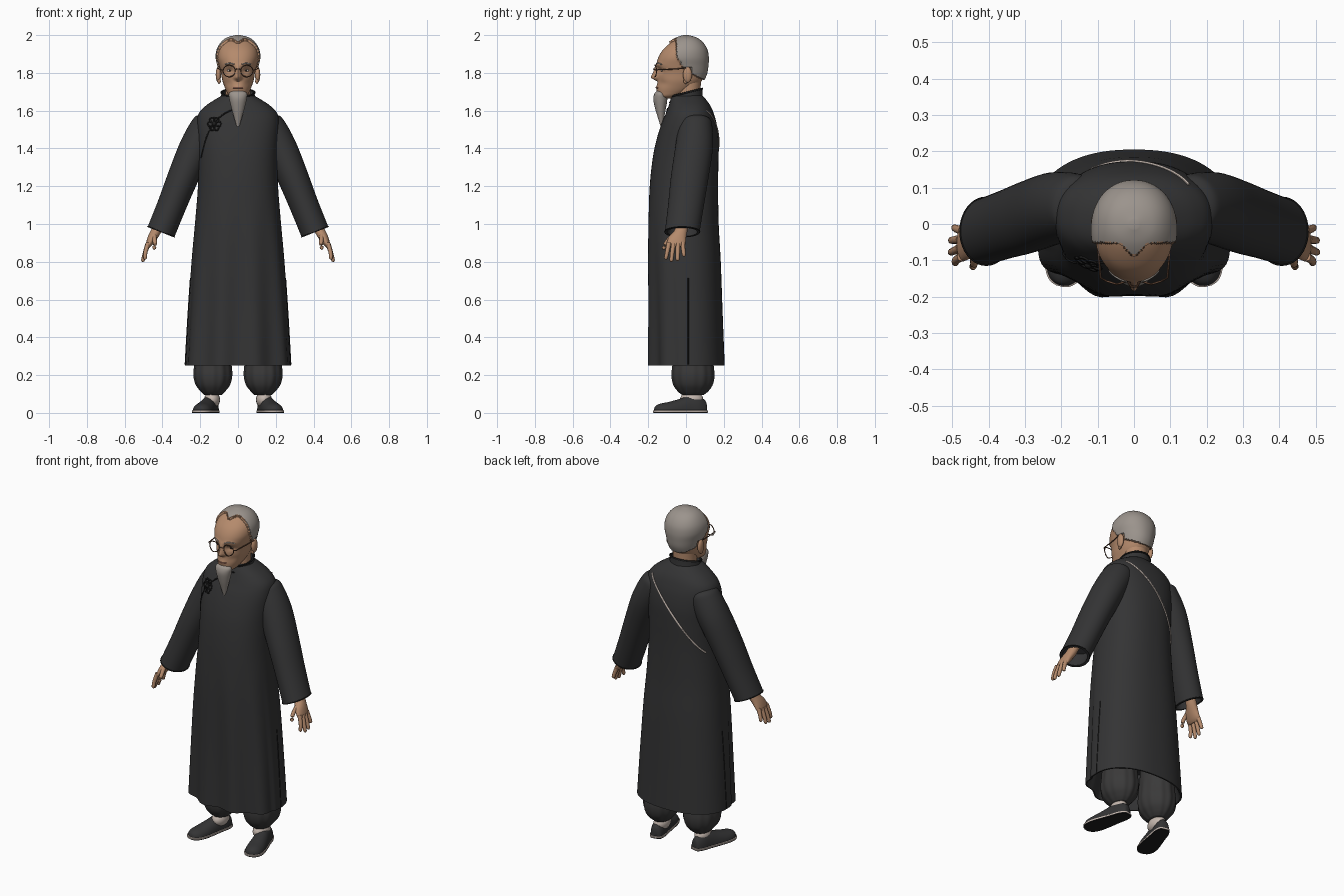
import bpy, bmesh, math
from mathutils import Vector as V
from mathutils.bvhtree import BVHTree

if "Cube" in bpy.data.objects:
    bpy.data.objects.remove(bpy.data.objects["Cube"])

def mat(name, *rgb):
    m = bpy.data.materials.new(name)
    m.diffuse_color = (*rgb, 1)
    m.use_nodes = True
    m.node_tree.nodes["Principled BSDF"].inputs["Base Color"].default_value = m.diffuse_color
    return m

ROBE = mat("charcoal cloth", .034, .034, .035)
PANTS = mat("trouser cloth", .042, .041, .041)
BLACK = mat("black trim", .012, .012, .012)
SKIN = mat("skin", .46, .255, .15)
HAIR = mat("grey hair", .33, .295, .265)
PALE = mat("pale piping", .55, .47, .42)
WIRE = mat("brown wire", .12, .06, .035)
LIP = mat("lips", .30, .13, .09)
TAU = 2 * math.pi

# ---- helpers
def spline(rows, k=6):
    """Catmull-Rom through tuples, k steps per span."""
    out = []
    for i in range(len(rows) - 1):
        a, b, c, d = (rows[max(0, min(len(rows) - 1, i + j))] for j in (-1, 0, 1, 2))
        for s in range(k):
            t = s / k
            out.append(tuple(.5 * (2*q + (r-p)*t + (2*p-5*q+4*r-w)*t*t + (3*q-p-3*r+w)*t**3)
                             for p, q, r, w in zip(a, b, c, d)))
    return out + [tuple(rows[-1])]

def loft(name, rings, *mats, closed=False, rule=None):
    bm = bmesh.new()
    vs = [[bm.verts.new(p) for p in r] for r in rings]
    n = len(vs[0])
    pairs = list(zip(vs, vs[1:])) + ([(vs[-1], vs[0])] if closed else [])
    for a, b in pairs:
        for i in range(n):
            bm.faces.new((a[i], a[(i+1) % n], b[(i+1) % n], b[i]))
    if not closed:
        bm.faces.new(vs[0])
        bm.faces.new(vs[-1])
    bmesh.ops.recalc_face_normals(bm, faces=bm.faces)
    if rule:
        for f in bm.faces:
            f.material_index = rule(f.calc_center_median())
    return finish(name, bm, mats)

def finish(name, bm, mats):
    me = bpy.data.meshes.new(name)
    bm.to_mesh(me)
    bm.free()
    for m in mats:
        me.materials.append(m)
    ob = bpy.data.objects.new(name, me)
    bpy.context.collection.objects.link(ob)
    return ob

def oval(c, rx, ry, n=40, u=V((1, 0, 0)), v=V((0, 1, 0)), p=2.0, flute=0):
    f = lambda t: math.copysign(abs(t) ** (2 / p), t)
    out = []
    for i in range(n):
        a = TAU * i / n
        g = 1 + flute * math.cos(12 * a)
        out.append(V(c) + u * (rx * g * f(math.cos(a))) + v * (ry * g * f(math.sin(a))))
    return out

def tube(name, pts, r, m, closed=False, n=8):
    """Round tube; r is a radius or a list of radii."""
    pts, rings = [V(p) for p in pts], []
    for i, p in enumerate(pts):
        a = pts[i-1] if i or closed else p
        b = pts[(i+1) % len(pts)] if i < len(pts)-1 or closed else p
        d = (b - a).normalized()
        u = d.cross(V((0, 0, 1)) if abs(d.z) < .9 else V((0, 1, 0))).normalized()
        rr = r[i] if isinstance(r, list) else r
        rings.append(oval(p, rr, rr, n, u, d.cross(u)))
    return loft(name, rings, m, closed=closed)

def ball(name, c, s, m):
    bm = bmesh.new()
    bmesh.ops.create_uvsphere(bm, u_segments=20, v_segments=12, radius=1)
    for v in bm.verts:
        v.co = V(c) + V((v.co.x*s[0], v.co.y*s[1], v.co.z*s[2]))
    return finish(name, bm, [m])

def skin_of(ob):
    return BVHTree.FromPolygons([v.co for v in ob.data.vertices],
                                [p.vertices[:] for p in ob.data.polygons])

def project(tree, pts, d):
    hits = [tree.ray_cast(V(p) - V(d) * 2, V(d))[0] for p in pts]
    return [h for h in hits if h]

# ---- long robe, with hem folds in the front and a recessed underside
def robe_ring(z, hw, yf, yb, n=96):
    fade = max(0, min(1, (1.15 - z) / .9))
    out = []
    for p in oval((0, (yf+yb)/2, z), hw, (yb-yf)/2, n, p=2.3):
        th = abs(math.atan2(p.x / hw, -(p.y - (yf+yb)/2) / ((yb-yf)/2)))
        g = 1 - .07 * fade * math.cos(th * 9.47) * (1 if th < 1.33 else 0)
        out.append(V((p.x * (1 + (g-1)*.4), p.y * g, z)))
    return out

rows = [(.25, .28, -.195, .205), (.5, .266, -.196, .195), (.8, .246, -.2, .184), (1, .228, -.2, .173),
        (1.2, .212, -.192, .17), (1.35, .21, -.176, .172), (1.45, .215, -.155, .172), (1.53, .218, -.13, .162),
        (1.585, .208, -.107, .147), (1.625, .172, -.092, .13), (1.66, .12, -.08, .105), (1.68, .085, -.072, .085)]
inner = [(.45, .22, -.15, .15), (.26, .265, -.185, .19), (.25, .272, -.19, .197)]
robe = loft("robe", [robe_ring(*r) for r in inner + spline(rows)], ROBE)
robe_tree = skin_of(robe)

# ---- collar
def collar_ring(t, k=1.0):
    return [V((p.x, p.y, 1.64 + t * (.055 + .25 * p.y))) for p in oval((0, .003, 0), .088*k, .083*k, 48)]
loft("collar", [collar_ring(0, 1.1), collar_ring(.5, 1.02), collar_ring(1), collar_ring(1, .9), collar_ring(.3, .88)], ROBE)
tube("collar_edge", collar_ring(1, 1.0), .005, BLACK, True)
tube("collar_base_trim", collar_ring(.1, 1.09), .004, BLACK, True)

# ---- piping across the back, lapel trim, side slits
back = [(.15 - .34*t, 0, 1.60 - .4*t + .03*math.sin(math.pi*t)) for t in [i/24 for i in range(25)]]
tube("back_piping", project(robe_tree, back, (0, -1, 0)), .005, PALE)
lapel = [p for p in spline([(-.01, 0, 1.61), (-.07, 0, 1.585), (-.13, 0, 1.53), (-.17, 0, 1.45), (-.195, 0, 1.35)])]
tube("lapel_trim", project(robe_tree, lapel, (0, 1, 0)), .004, BLACK)
for s in (1, -1):
    slit = [(0, .012, .255 + .046*i) for i in range(11)]
    tube("side_slit", project(robe_tree, slit, (-s, 0, 0)), .003, BLACK)

# ---- flower button of cord loops
for i in range(6):
    a = TAU * i / 6
    loop = [(-.125 + .022*math.cos(a) + .013*math.cos(b), 0, 1.53 + .024*math.sin(a) + .013*math.sin(b))
            for b in [TAU*j/10 for j in range(10)]]
    tube("flower_petal", project(robe_tree, loop, (0, 1, 0)), .0055, BLACK, True, 6)
hub = project(robe_tree, [(-.125, 0, 1.53)], (0, 1, 0))[0]
ball("flower_knot", hub, (.012, .012, .012), BLACK)

# ---- sleeves, hands, trousers, socks, shoes
sleeve = [(.11, .05, 1.565, .02, .03), (.15, .05, 1.555, .062, .075), (.168, .05, 1.51, .086, .09),
          (.225, .042, 1.40, .088, .1), (.29, .02, 1.25, .082, .1), (.35, 0, 1.1, .077, .095),
          (.408, -.02, .957, .076, .092), (.408, -.02, .957, .064, .08), (.38, -.01, 1.03, .06, .075)]
legs = [(.095, .045, .056), (.115, .065, .08), (.15, .09, .103), (.2, .101, .112), (.27, .096, .106), (.42, .085, .1)]
shoe = [(.137, .015, .04), (.128, .03, .065), (.09, .041, .088), (.04, .044, .088), (-.01, .049, .072),
        (-.07, .053, .056), (-.115, .047, .047), (-.14, .03, .035), (-.149, .01, .02)]
fingers = [((.475, -.09, .90), (.49, -.1, .85), (.492, -.108, .812)), ((.478, -.066, .895), (.495, -.074, .84), (.505, -.078, .80)),
           ((.478, -.042, .895), (.495, -.044, .84), (.504, -.045, .805)), ((.472, -.018, .90), (.487, -.014, .86), (.495, -.010, .828)),
           ((.445, -.07, .94), (.44, -.105, .90), (.445, -.12, .865))]
for s in (1, -1):
    nrm, dep = V((.93*s, 0, .36)), V((0, 1, 0))
    rings = spline(sleeve[:7]) + sleeve[7:]
    loft("sleeve", [oval((s*x, y, z), rn, ry, 40, nrm, dep) for x, y, z, rn, ry in rings], ROBE)
    cuff = oval((s*.407, -.02, .959), .0765, .0925, 40, nrm, dep)
    tube("cuff_edge", cuff, .003, BLACK, True, 6)
    palm = [(.41, -.015, 1.02, .027, .034), (.43, -.025, .97, .027, .034), (.452, -.045, .93, .025, .046),
            (.47, -.053, .895, .018, .05), (.478, -.055, .88, .011, .042)]
    loft("palm", [oval((s*x, y, z), a, b, 24, nrm, dep) for x, y, z, a, b in spline(palm, 4)], SKIN)
    for f in fingers:
        pts = spline([(s*x, y, z) for x, y, z in f], 4)
        tube("finger", pts, [.0125 - .0004*i for i in range(len(pts)-1)] + [.004], SKIN, n=12)
    loft("trouser_leg", [oval((s*.133, .037, z), rx, ry, 72, flute=.02 if z < .3 else 0)
                         for z, rx, ry in spline(legs)], PANTS)
    ball("sock", (s*.137, .03, .07), (.042, .062, .045), PALE)
    # feet turn outward about 15 degrees
    ca, sa = math.cos(.26), math.sin(.26)
    turn = lambda x, y, z: V((s*(.165 + x*ca - y*sa), -.024 + x*sa + y*ca, z))
    foot = spline(shoe, 5)
    loft("shoe", [[turn(w*math.cos(a), y, .002 + h*max(0, math.sin(a))**.8 if math.sin(a) > 0 else .002*(1+math.sin(a)))
                   for a in [TAU*i/32 for i in range(32)]] for y, w, h in foot], ROBE)
    edge = [(w, y) for y, w, h in foot] + [(-w, y) for y, w, h in reversed(foot)]
    loft("sole", [[turn(x*k, y*(1+(k-1)*.4), z) for x, y in edge] for z, k in ((0, 1.04), (.005, 1.06), (.012, 1.06), (.014, 1.0))],
         BLACK, PALE, rule=lambda c: int(c.z > .004))

# ---- head: one lofted form, hair raised and coloured by a hairline rule
def is_hair(p):
    x, y, z = p
    line = -.05 + max(0, 1.89 - z) * .6 - (.035 * math.exp(-(x/.025)**2) if z > 1.93 else 0)
    return y > line and (z > 1.83 or (y > .025 and z > 1.80 - .5*(y - .025)))

def bump(t, c, w):
    return math.exp(-((t - c) / w) ** 2)

def head_ring(z, yf, yb, w, n=112):
    out = []
    cy = (yf + yb) / 2
    for p in oval((0, cy, z), max(w, .002), max((yb - yf) / 2, .002), n, p=2.15):
        if is_hair(p):
            d = V((p.x, p.y - .01, (p.z - 1.86) * .9)).normalized()
            p = p + d * .01
        elif p.y < cy:
            ax = abs(p.x)
            nose = max(0, min(1, (1.85 - z) / .07)) * max(0, min(1, (z - 1.755) / .018))
            p.y -= .036 * nose * bump(ax, 0, .012 + .006*nose)
            p.y += .012 * bump(ax, .043, .02) * bump(z, 1.812, .014)
            p.y -= .006 * bump(ax, .04, .03) * bump(z, 1.845, .01)
            p.y -= .005 * bump(ax, 0, .025) * bump(z, 1.723, .012)
            p.y += .006 * bump(ax, .055, .02) * bump(z, 1.745, .02)
        out.append(p)
    return out

face = [(1.665, -.135, -.08, .015), (1.675, -.148, -.04, .044), (1.70, -.154, .02, .06), (1.73, -.153, .06, .073),
        (1.76, -.151, .085, .083), (1.80, -.15, .103, .09), (1.84, -.156, .109, .1), (1.88, -.147, .111, .109),
        (1.92, -.124, .104, .104), (1.955, -.087, .083, .084), (1.978, -.05, .052, .055), (1.99, -.012, .012, .012)]
head = loft("head", [head_ring(*r) for r in spline(face, 7)], SKIN, HAIR, rule=lambda c: int(is_hair(c)))
head_tree = skin_of(head)
loft("neck", [oval((0, y, z), r, r, 32) for y, z, r in ((.01, 1.62, .07), (.01, 1.70, .066), (.015, 1.78, .066))], SKIN)

# ---- beard
beard = [(1.705, -.135, .03, .018), (1.69, -.137, .048, .03), (1.66, -.136, .046, .037), (1.61, -.135, .034, .028),
         (1.56, -.132, .02, .016), (1.53, -.13, .011, .009), (1.50, -.129, .002, .002)]
loft("beard", [oval((0, y, z), rx, ry, 32) for z, y, rx, ry in spline(beard)], HAIR)

# ---- mouth, eyes, brows, ears, glasses
mouth = project(head_tree, [(-.026 + .0052*i, 0, 1.722) for i in range(11)], (0, 1, 0))
tube("mouth", mouth, .0035, LIP)
for s in (1, -1):
    e = project(head_tree, [(s*.043, 0, 1.812)], (0, 1, 0))[0]
    ball("eye", e, (.015, .004, .006), PALE)
    ball("iris", e + V((0, -.0025, 0)), (.0055, .003, .0055), BLACK)
    brow = project(head_tree, [(s*(.02 + .006*i), 0, 1.845 + .006*math.sin(i*.4)) for i in range(9)], (0, 1, 0))
    tube("eyebrow", brow, .0035, HAIR)
    ball("ear", (s*.104, .008, 1.79), (.014, .024, .042), SKIN)
    ball("ear_lobe", (s*.1, -.002, 1.757), (.009, .012, .015), SKIN)
    rim = [(s*.047 + .032*math.cos(a), -.166 + .01*abs(math.cos(a)), 1.81 + .031*math.sin(a)) for a in [TAU*i/32 for i in range(32)]]
    tube("glasses_rim", rim, .0028, WIRE, True)
    tube("glasses_arm", [(s*.078, -.156, 1.815), (s*.092, -.148, 1.817), (s*.1, -.06, 1.82), (s*.108, .0, 1.826)], .003, WIRE)
tube("glasses_bridge", [(-.016, -.16, 1.815), (-.008, -.172, 1.82), (.008, -.172, 1.82), (.016, -.16, 1.815)], .003, WIRE)

# ---- smooth shading
for ob in bpy.context.scene.objects:
    ob.select_set(True)
bpy.context.view_layer.objects.active = robe
bpy.ops.object.shade_smooth_by_angle(angle=math.radians(45))
